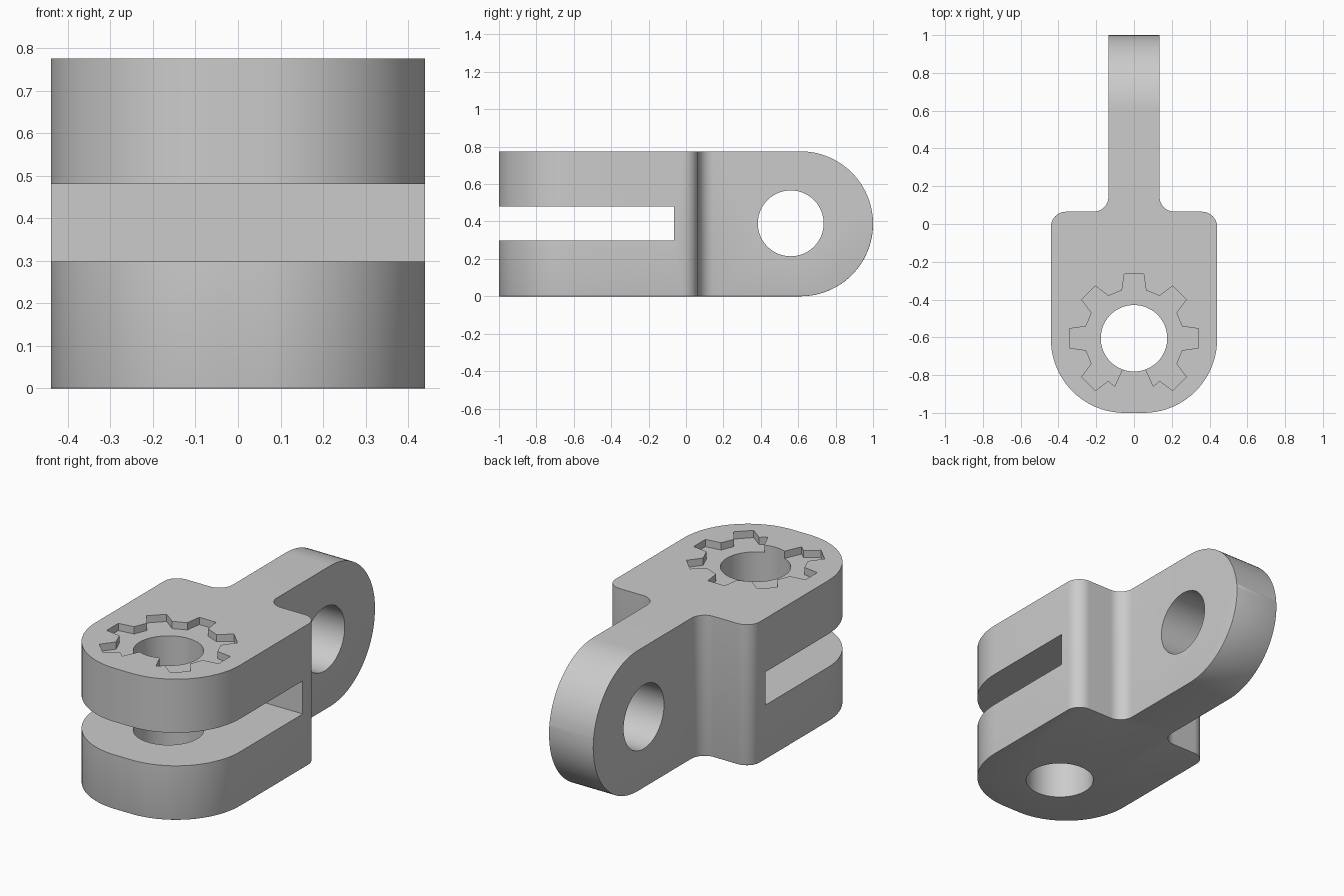
import bpy, bmesh, math
from mathutils import Vector

HEIGHT = 0.775
MID = HEIGHT / 2
PIN_Y = -0.605

if "Cube" in bpy.data.objects:
    bpy.data.objects.remove(bpy.data.objects["Cube"], do_unlink=True)

grey = bpy.data.materials.new("plain grey")
grey.use_nodes = True
colour = (0.6, 0.6, 0.6, 1)
grey.diffuse_color = colour
grey.node_tree.nodes["Principled BSDF"].inputs["Base Color"].default_value = colour


def arc(cx, cy, r, start, end, steps):
    angles = [math.radians(start + (end - start) * i / steps) for i in range(steps + 1)]
    return [(cx + r * math.cos(a), cy + r * math.sin(a)) for a in angles]


def prism(name, points, low, high, axis="z"):
    """Extrude a closed outline along z, or a (y, z) outline along x."""
    place = (lambda p, q, d: (p, q, d)) if axis == "z" else (lambda p, q, d: (d, p, q))
    bm = bmesh.new()
    base = bm.faces.new([bm.verts.new(place(p, q, low)) for p, q in points])
    out = bmesh.ops.extrude_face_region(bm, geom=[base])
    moved = [v for v in out["geom"] if isinstance(v, bmesh.types.BMVert)]
    bmesh.ops.translate(bm, verts=moved, vec=Vector(place(0, 0, high - low)))
    bmesh.ops.recalc_face_normals(bm, faces=bm.faces)
    mesh = bpy.data.meshes.new(name)
    bm.to_mesh(mesh)
    bm.free()
    mesh.materials.append(grey)
    obj = bpy.data.objects.new(name, mesh)
    bpy.context.collection.objects.link(obj)
    return obj


def combine(target, tool, operation):
    """Apply a boolean and remove its helper."""
    mod = target.modifiers.new("cut", "BOOLEAN")
    mod.operation, mod.object, mod.solver = operation, tool, "EXACT"
    bpy.context.view_layer.objects.active = target
    bpy.ops.object.modifier_apply(modifier=mod.name)
    bpy.data.objects.remove(tool, do_unlink=True)


# Plan outline: rounded fork, filleted into the narrow arm
half = arc(0.05, -0.61, 0.39, -90, 0, 20)
half += arc(0.36, -0.015, 0.08, 0, 90, 10)
half += arc(0.215, 0.145, 0.08, 270, 180, 10)
half.append((0.135, 1.1))
outline = half + [(-x, y) for x, y in reversed(half)]
body = prism("hinge_link", outline, -0.1, HEIGHT + 0.1)

# Side outline: half-round arm tip
side = [(-1.1, 0)] + arc(1 - MID, MID, MID, -90, 90, 48) + [(-1.1, HEIGHT)]
combine(body, prism("side_outline", side, -0.6, 0.6, "x"), "INTERSECT")

# Soft lower rim and lower tip edges
bm = bmesh.new()
bm.from_mesh(body.data)
rim = []
for e in bm.edges:
    m = (e.verts[0].co + e.verts[1].co) / 2
    if e.calc_face_angle(0) > 1 and (m.z < 0.001 or (m.y > 0.6 and m.z < MID + 0.03)):
        rim.append(e)
bmesh.ops.bevel(bm, geom=rim, offset=0.014, offset_type="OFFSET", segments=3,
                profile=0.5, affect="EDGES", clamp_overlap=True)
bm.to_mesh(body.data)
bm.free()

# Fork slot and the two pin holes
slot = [(-1.1, 0.298), (-0.065, 0.298), (-0.065, 0.48), (-1.1, 0.48)]
combine(body, prism("slot_cutter", slot, -0.6, 0.6, "x"), "DIFFERENCE")
combine(body, prism("arm_hole_cutter", arc(0.56, 0.39, 0.176, 0, 360, 64)[:-1], -0.5, 0.5, "x"),
        "DIFFERENCE")
combine(body, prism("fork_hole_cutter", arc(0, PIN_Y, 0.176, 0, 360, 64)[:-1], -0.1, 1),
        "DIFFERENCE")

# Toothed recess on top, with a solid tab left at the front
tooth = [(-14, 0.262), (-8.5, 0.345), (8.5, 0.345), (14, 0.262)]
polar = [(t * 45 + a, r) for t in range(-1, 6) for a, r in tooth]
polar = [(-70, 0.155)] + [(-68, 0.275)] + polar + [(248, 0.275), (250, 0.155)]
recess = [(r * math.cos(math.radians(a)), PIN_Y + r * math.sin(math.radians(a)))
          for a, r in polar]
recess += arc(0, PIN_Y, 0.155, 240, -60, 30)
combine(body, prism("recess_cutter", recess, HEIGHT - 0.04, 1), "DIFFERENCE")

bpy.ops.object.select_all(action="DESELECT")
body.select_set(True)
bpy.context.view_layer.objects.active = body
bpy.ops.object.shade_smooth_by_angle(angle=math.radians(32))
